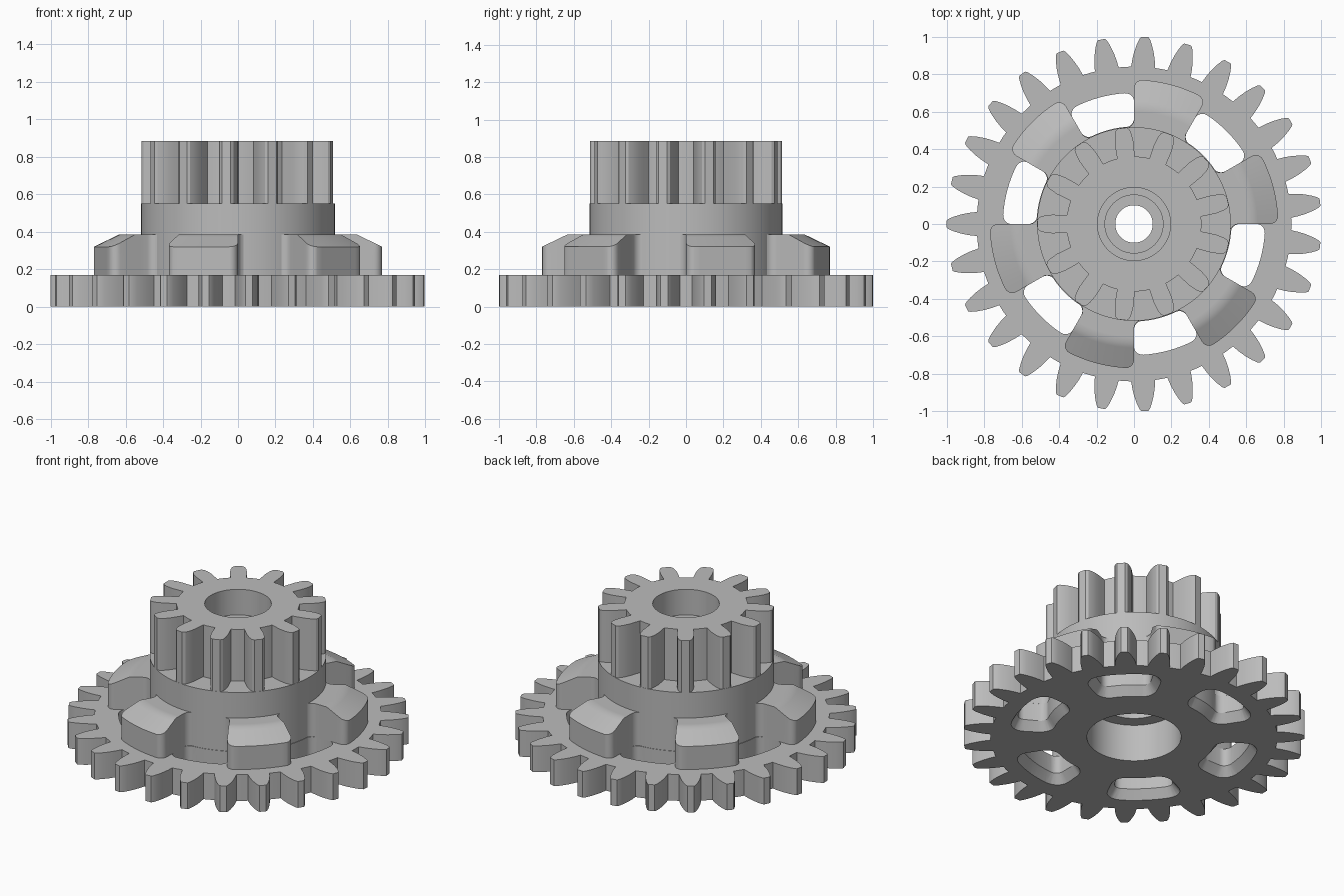
import bpy, bmesh
from math import sin, cos, pi, radians, sqrt

cube = bpy.data.objects.get("Cube")
if cube:
    bpy.data.objects.remove(cube)

grey = bpy.data.materials.new("plain_grey")
grey.use_nodes = True
grey.diffuse_color = (0.5, 0.5, 0.5, 1)
grey.node_tree.nodes["Principled BSDF"].inputs["Base Color"].default_value = (0.5, 0.5, 0.5, 1)


def finish(name, bm):
    bmesh.ops.recalc_face_normals(bm, faces=bm.faces)
    mesh = bpy.data.meshes.new(name)
    bm.to_mesh(mesh)
    bm.free()
    mesh.materials.append(grey)
    obj = bpy.data.objects.new(name, mesh)
    bpy.context.collection.objects.link(obj)
    return obj


def smooth(obj):
    bpy.ops.object.select_all(action='DESELECT')
    obj.select_set(True)
    bpy.context.view_layer.objects.active = obj
    bpy.ops.object.shade_smooth_by_angle(angle=radians(28))


def polar(r, a, z):
    return (r * cos(a), r * sin(a), z)


def skin(bm, loops, closed):
    """Join rings of points with quads; cap the ends unless closed."""
    rings = [[bm.verts.new(p) for p in loop] for loop in loops]
    n = len(rings[0])
    pairs = list(zip(rings, rings[1:]))
    if closed:
        pairs.append((rings[-1], rings[0]))
    else:
        bm.faces.new(rings[0])
        bm.faces.new(rings[-1])
    for a, b in pairs:
        for i in range(n):
            j = (i + 1) % n
            bm.faces.new((a[i], a[j], b[j], b[i]))


def gear(name, teeth, flank, bore, z0, z1):
    """Gear ring; flank lists (radius, half angle in degrees) from root to tip."""
    pitch = 2 * pi / teeth
    outline = []
    for t in range(teeth):
        mid = pi + t * pitch
        outline += [(r, mid - radians(h)) for r, h in flank]
        outline += [(r, mid + radians(h)) for r, h in reversed(flank)]
        root, half = flank[0][0], radians(flank[0][1])
        gap = pitch - 2 * half
        outline += [(root, mid + half + gap * k / 4) for k in (1, 2, 3)]
    rim = [[polar(r, a, z) for r, a in outline] for z in (z0, z1)]
    hole = [[polar(bore, a, z) for r, a in outline] for z in (z1, z0)]
    bm = bmesh.new()
    skin(bm, rim + hole, True)
    return finish(name, bm)


def slot_loop(centre, grow, z):
    """Rounded slot bent around the axis."""
    mid_r, half_u, half_v, corner = 0.61, 0.16, 0.09, 0.045
    pts = []
    for q, (su, sv) in enumerate([(1, 1), (-1, 1), (-1, -1), (1, -1)]):
        for k in range(6):
            a = (q + k / 5) * pi / 2
            pts.append((su * (half_u - corner) + (corner + grow) * cos(a),
                        sv * (half_v - corner) + (corner + grow) * sin(a)))
        if q in (0, 2):
            u, v = pts[-1]
            pts += [(u * (1 - k / 4), v) for k in range(1, 8)]
    return [polar(mid_r + v, centre + u / mid_r, z) for u, v in pts]


# Large gear with six slots flared on the underside
large_gear = gear("large_gear", 27,
                  [(0.84, 4.4), (0.88, 3.9), (0.92, 3.25), (0.96, 2.4), (0.99, 1.6), (1.0, 1.1)],
                  0.276, 0, 0.17)
bm = bmesh.new()
for i in range(6):
    c = radians(45 + 60 * i)
    skin(bm, [slot_loop(c, g, z) for g, z in
              ((0.045, -0.02), (0.04, 0), (0, 0.055), (0, 0.2))], False)
cutter = finish("slot_cutter", bm)
cutter.hide_render = True
cut = large_gear.modifiers.new("slots", 'BOOLEAN')
cut.operation = 'DIFFERENCE'
cut.solver = 'EXACT'
cut.object = cutter
bpy.context.view_layer.objects.active = large_gear
bpy.ops.object.modifier_apply(modifier=cut.name)
bpy.data.objects.remove(cutter)
smooth(large_gear)

# Small gear on top
smooth(gear("small_gear", 13,
            [(0.36, 7.5), (0.40, 7.0), (0.44, 6.5), (0.48, 5.4), (0.505, 4.2), (0.516, 2.6)],
            0.195, 0.54, 0.885))

# Hub with stepped bore
profile = [(0.276, 0.17), (0.517, 0.17), (0.517, 0.55), (0.25, 0.55), (0.25, 0.72),
           (0.155, 0.72), (0.155, 0.69), (0.1, 0.69), (0.1, 0.3), (0.195, 0.3),
           (0.195, 0.24), (0.276, 0.24)]
bm = bmesh.new()
skin(bm, [[polar(r, 2 * pi * k / 96, z) for k in range(96)] for r, z in profile], True)
smooth(finish("hub", bm))

# Six lugs around the hub: sloped tops, flared feet and rounded outer corners
INNER, OUTER, ROUND, FLARE = 0.51, 0.77, 0.045, 0.05
radii = [INNER + FLARE * k / 5 for k in range(6)] + [0.6, 0.635, 0.66, 0.69]
radii += [OUTER - ROUND * (1 - sin(k * pi / 12)) for k in range(7)]


def half_angle(r):
    width = radians(15)
    if r < INNER + FLARE:
        d = INNER + FLARE - r
        width += (FLARE - sqrt(max(0, FLARE**2 - d**2))) / r
    if r > OUTER - ROUND:
        d = r - (OUTER - ROUND)
        width -= (ROUND - sqrt(max(0, ROUND**2 - d**2))) / r
    return width


def top_height(r):
    return 0.385 - 0.065 * max(0, r - 0.635) / (OUTER - 0.635)


STEPS = 10
for i in range(6):
    c = radians(15 + 60 * i)
    bm = bmesh.new()
    loops = []
    for r in radii:
        h = half_angle(r)
        spread = [c + h * (2 * k / STEPS - 1) for k in range(STEPS + 1)]
        loops.append([polar(r, a, top_height(r)) for a in spread]
                     + [polar(r, a, 0.17) for a in reversed(spread)])
    skin(bm, loops, False)
    smooth(finish("lug_%d" % (i + 1), bm))
